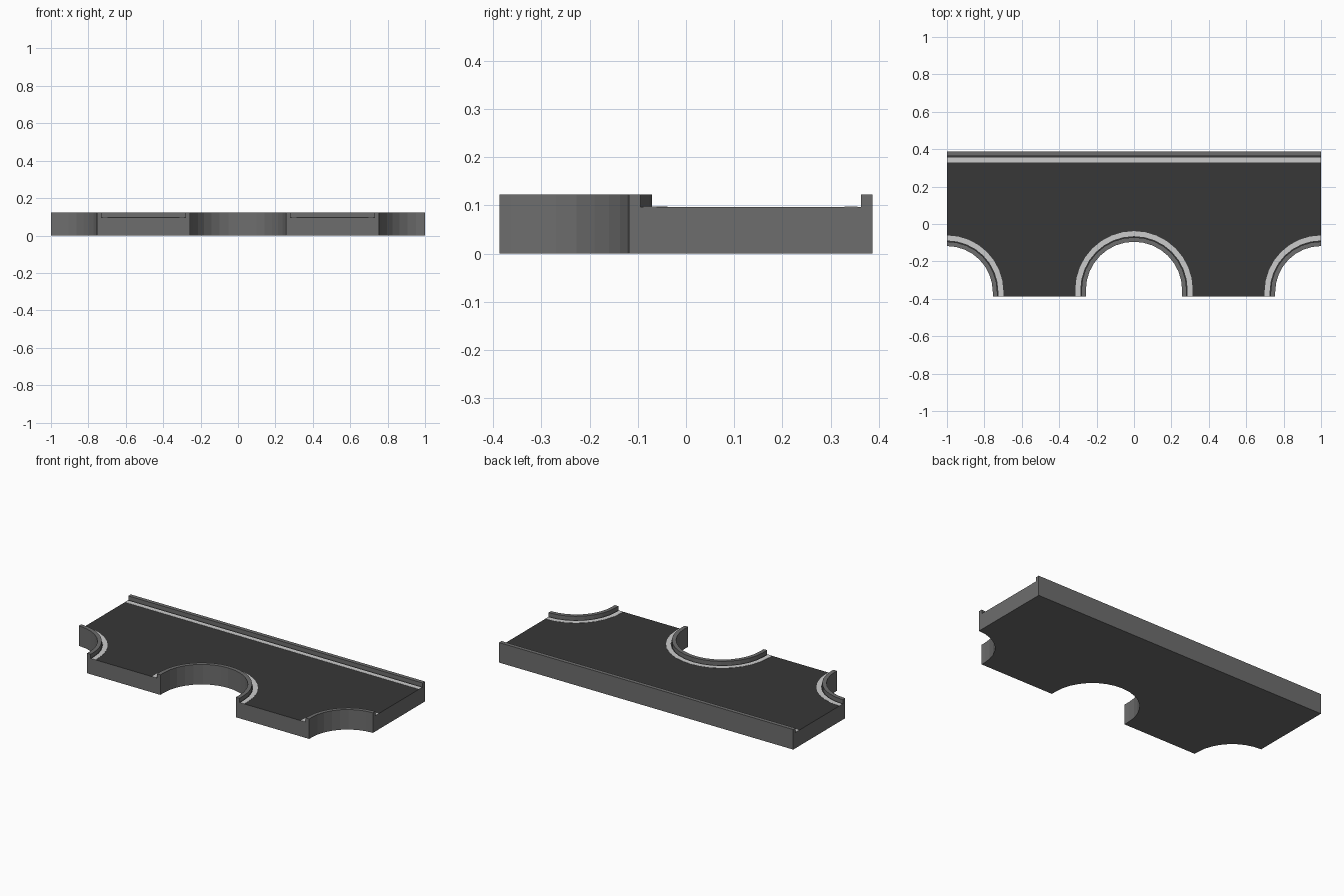
import bpy, bmesh, math

if "Cube" in bpy.data.objects:
    bpy.data.objects.remove(bpy.data.objects["Cube"])

FRONT, BACK = -0.387, 0.387
DECK, TOP = 0.097, 0.123
LIP = 0.024
SEG = 16  # sides per half circle


def material(name, v):
    m = bpy.data.materials.new(name)
    m.diffuse_color = (v, v, v, 1)
    m.use_nodes = True
    m.node_tree.nodes["Principled BSDF"].inputs["Base Color"].default_value = m.diffuse_color
    return m


DARK = material("dark deck", 0.038)
GREY = material("mid grey", 0.155)
PALE = material("pale line", 0.6)


def extrude(name, outline, z0, z1, mats, top_index=0):
    """Extrude a flat outline from z0 to z1; top faces get their own colour."""
    bm = bmesh.new()
    base = bm.faces.new([bm.verts.new((x, y, z0)) for x, y in outline])
    new = bmesh.ops.extrude_face_region(bm, geom=[base], use_keep_orig=True)
    for v in new["geom"]:
        if isinstance(v, bmesh.types.BMVert):
            v.co.z = z1
    bmesh.ops.recalc_face_normals(bm, faces=bm.faces)
    for f in bm.faces:
        if f.normal.z > 0.5:
            f.material_index = top_index
    me = bpy.data.meshes.new(name)
    bm.to_mesh(me)
    bm.free()
    for m in mats:
        me.materials.append(m)
    ob = bpy.data.objects.new(name, me)
    bpy.context.collection.objects.link(ob)
    return ob


def arch(cx, cy, r, start, end):
    """Arch line from start to end angle, with straight legs to the front edge."""
    n = round(abs(end - start) / 180 * SEG)
    pts = []
    for i in range(n + 1):
        a = math.radians(start + (end - start) * i / n)
        pts.append((cx + r * math.cos(a), cy + r * math.sin(a)))
    if start in (0, 180):
        pts.insert(0, (pts[0][0], FRONT))
    if end in (0, 180):
        pts.append((pts[-1][0], FRONT))
    return pts


def rect(y0, y1):
    return [(-1, y0), (1, y0), (1, y1), (-1, y1)]


# centre x, centre y, radius, start and end angle, running left to right
arches = {
    "left": (-1, -0.363, 0.245, 90, 0),
    "middle": (0, -0.352, 0.257, 180, 0),
    "right": (1, -0.363, 0.245, 180, 90),
}

# Slab with the three cut-outs
outline = []
for cx, cy, r, a, b in arches.values():
    outline += arch(cx, cy, r, a, b)
outline += [(1, BACK), (-1, BACK)]
extrude("slab", outline, 0, DECK, [GREY, DARK], 1)

# Raised rims and pale lines around the cut-outs
for side, (cx, cy, r, a, b) in arches.items():
    def band(r0, r1):
        return arch(cx, cy, r0, a, b) + arch(cx, cy, r1, a, b)[::-1]
    extrude(side + "_rim", band(r, r + LIP), DECK, TOP, [GREY])
    extrude(side + "_line", band(r + 0.030, r + 0.057), DECK, DECK + 0.001, [PALE])

# Back kerb and its pale line
extrude("back_kerb", rect(BACK - LIP, BACK), DECK, TOP, [GREY])
extrude("back_line", rect(0.329, 0.356), DECK, DECK + 0.001, [PALE])
